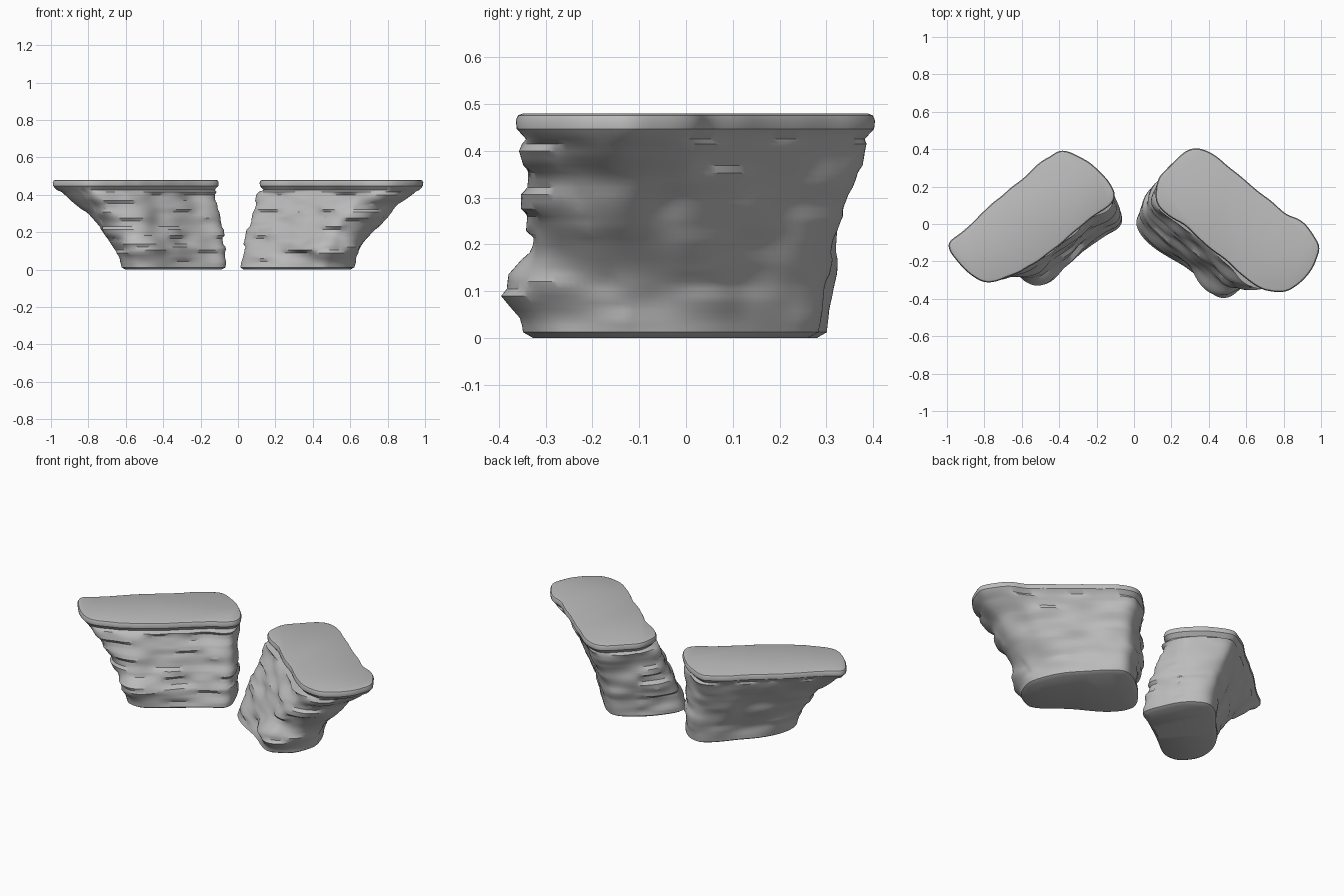
import bpy, bmesh
from math import floor, exp
from mathutils import Vector, noise

cube = bpy.data.objects.get("Cube")
if cube:
    bpy.data.objects.remove(cube)

STEPS = 9          # samples between outline points
LIP_Z, TOP_Z = 0.415, 0.48

stone = bpy.data.materials.new("grey_stone")
stone.use_nodes = True
grey = (0.5, 0.5, 0.5, 1)
stone.diffuse_color = grey
bsdf = stone.node_tree.nodes["Principled BSDF"]
bsdf.inputs["Base Color"].default_value = grey
bsdf.inputs["Roughness"].default_value = 0.9


def smooth_loop(points):
    """Closed rounded curve through the outline points."""
    pts = [Vector(p) for p in points]
    n, out = len(pts), []
    for i in range(n):
        a, b, c, d = (pts[(i + k) % n] for k in (-1, 0, 1, 2))
        for s in range(STEPS):
            t = s / STEPS
            out.append(b + (c - a) * t / 2
                       + (a - b * 2.5 + c * 2 - d / 2) * t * t
                       + (b * 1.5 - a / 2 - c * 1.5 + d / 2) * t ** 3)
    return out


def outward(loop, i):
    tangent = loop[(i + 1) % len(loop)] - loop[i - 1]
    return Vector((-tangent.y, tangent.x)).normalized()


def strata(p, seed):
    """Layered, chipped relief of the cliff walls."""
    soft = noise.noise(Vector((p.x * 7, p.y * 7, p.z * 9 + seed)))
    layer = floor(p.z / 0.045)
    chips = noise.noise(Vector((p.x * 5, p.y * 5, layer * 3.7 + seed)))
    front = 1 if p.y < 0.35 - abs(p.x) * 0.75 else 0.35
    return 0.016 * soft + 0.028 * chips * front


def build_rock(name, top, foot, ledge, seed):
    top, foot = smooth_loop(top), smooth_loop(foot)
    # outline pairs run clockwise or anticlockwise; find the outer side
    area = sum(top[i - 1].cross(top[i]) for i in range(len(top)))
    side = -1 if area > 0 else 1
    bm = bmesh.new()
    rings = []

    def add_ring(z, place):
        rings.append([bm.verts.new((*place(i), z)) for i in range(len(top))])

    # flat underside with a chamfered foot
    add_ring(0, lambda i: foot[i] - outward(foot, i) * side * 0.02)

    # flaring cliff wall
    levels = 27
    for k in range(levels):
        z = 0.012 + (LIP_Z - 0.012) * k / (levels - 1)
        h = z / LIP_Z

        def wall(i):
            t = 0.9 * h ** (1 + abs(foot[i].x))
            p = foot[i].lerp(top[i], t)
            n = outward(foot, i) * side
            grow = strata(Vector((p.x, p.y, z)), seed) * min(1, h * 5)
            bulge = 0.045 * exp(-((p - Vector(ledge)).length / 0.14) ** 2
                                - ((z - 0.11) / 0.05) ** 2)
            return p + n * (grow + bulge - 0.008 * h)
        add_ring(z, wall)

    # overhanging slab lip with a softened rim
    for z, inset in ((0.425, 0.022), (0.447, 0.002), (0.465, 0),
                     (0.476, 0.005), (TOP_Z, 0.016)):
        def lip(i):
            wobble = 0.01 * noise.noise(Vector((*top[i] * 9, seed)))
            return top[i] + outward(top, i) * side * (wobble - inset)
        add_ring(z, lip)

    for low, high in zip(rings, rings[1:]):
        for i in range(len(low)):
            bm.faces.new((low[i - 1], low[i], high[i], high[i - 1]))
    bm.faces.new(rings[0])
    bm.faces.new(rings[-1])
    bmesh.ops.recalc_face_normals(bm, faces=bm.faces)

    mesh = bpy.data.meshes.new(name)
    bm.to_mesh(mesh)
    bm.free()
    mesh.materials.append(stone)
    rock = bpy.data.objects.new(name, mesh)
    bpy.context.collection.objects.link(rock)
    bpy.ops.object.select_all(action="DESELECT")
    rock.select_set(True)
    bpy.context.view_layer.objects.active = rock
    bpy.ops.object.shade_smooth_by_angle(angle=0.6)


# outlines start at the inner corner and run past the back to the outer end
build_rock(
    "left_rock",
    [(.12, .11), (.13, .23), (.22, .34), (.32, .4), (.44, .36), (.62, .21),
     (.8, .07), (.91, 0), (.99, -.15), (.86, -.34), (.72, -.36), (.6, -.29),
     (.42, -.14), (.26, 0)],
    [(.01, 0), (.07, .12), (.17, .22), (.28, .28), (.36, .25), (.45, .16),
     (.54, .06), (.6, -.05), (.62, -.16), (.58, -.27), (.5, -.33),
     (.42, -.34), (.27, -.23), (.09, -.12)],
    (.45, -.33), 2.3)

build_rock(
    "right_rock",
    [(-.12, .11), (-.13, .22), (-.24, .33), (-.36, .39), (-.46, .36),
     (-.65, .2), (-.8, .07), (-.91, -.04), (-.99, -.11), (-.92, -.23),
     (-.8, -.31), (-.62, -.26), (-.45, -.15), (-.27, 0)],
    [(-.07, 0), (-.1, .12), (-.17, .24), (-.27, .3), (-.36, .26),
     (-.46, .15), (-.55, .05), (-.61, -.06), (-.62, -.16), (-.59, -.23),
     (-.53, -.28), (-.44, -.27), (-.3, -.17), (-.16, -.07)],
    (-.5, -.27), 8.1)
